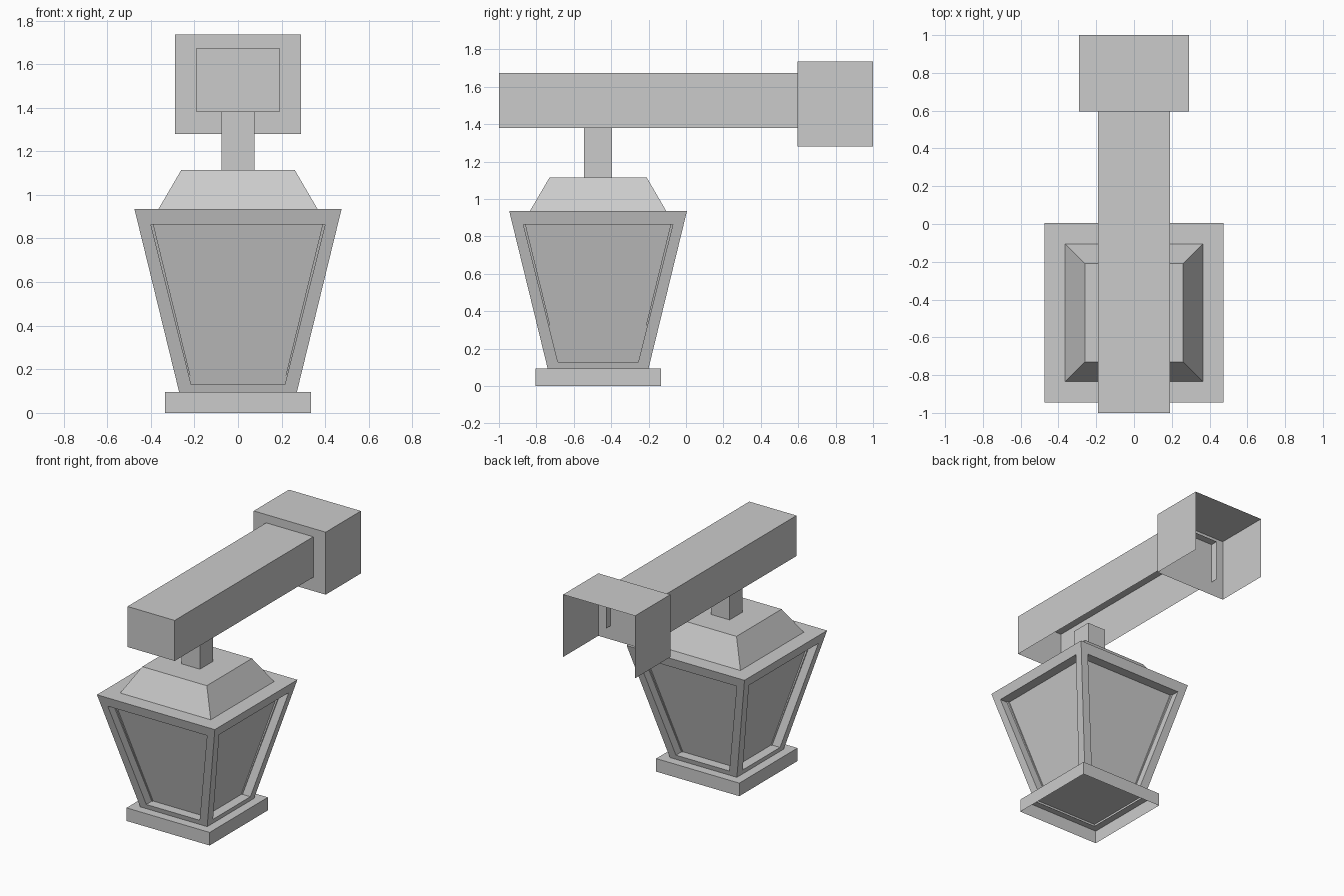
import bpy
import bmesh
from math import pi
from mathutils import Matrix, Vector

if "Cube" in bpy.data.objects:
    bpy.data.objects.remove(bpy.data.objects["Cube"])

# Single grey metal
GREY = (0.6, 0.6, 0.6, 1)
metal = bpy.data.materials.new("grey_metal")
metal.use_nodes = True
metal.diffuse_color = GREY
metal.node_tree.nodes["Principled BSDF"].inputs["Base Color"].default_value = GREY

LAMP_Y = -0.47  # centre line of the hanging lantern


def finish(name, bm, y=0):
    mesh = bpy.data.meshes.new(name)
    bm.to_mesh(mesh)
    bm.free()
    mesh.materials.append(metal)
    obj = bpy.data.objects.new(name, mesh)
    obj.location.y = y
    bpy.context.collection.objects.link(obj)
    return obj


def box(name, half_x, y0, y1, z0, z1, open_sides=(), taper=1):
    """Sheet-metal box; faces pointing along open_sides are left out."""
    bm = bmesh.new()
    bmesh.ops.create_cube(bm, size=1)
    bm.normal_update()
    gone = [f for f in bm.faces if any(f.normal.dot(Vector(d)) > 0.9 for d in open_sides)]
    bmesh.ops.delete(bm, geom=gone, context='FACES')
    for v in bm.verts:
        k = taper if v.co.z > 0 else 1
        v.co = (v.co.x * 2 * half_x * k, v.co.y * (y1 - y0) * k, z0 + (v.co.z + 0.5) * (z1 - z0))
    return finish(name, bm, (y0 + y1) / 2)


def lamp_box(name, half, z0, z1, **options):
    return box(name, half, LAMP_Y - half, LAMP_Y + half, z0, z1, **options)


DOWN, BACK = (0, 0, -1), (0, 1, 0)

# Wall mount, arm and hanging stem
box("wall_mount", 0.29, 0.595, 1.0, 1.28, 1.735, open_sides=(DOWN, BACK))
box("arm", 0.19, -1.0, 0.65, 1.38, 1.675, open_sides=(DOWN, BACK))
lamp_box("stem", 0.075, 1.115, 1.4)

# Roof and base of the lantern
lamp_box("roof", 0.365, 0.935, 1.115, taper=0.712)
lamp_box("base", 0.335, 0, 0.095, open_sides=(DOWN,))

# Tapered lantern body: four sides with recessed panes, and a flat top
LOW, HIGH, R_LOW, R_HIGH = 0.075, 0.935, 0.265, 0.475
RECESS = 0.07


def radius(z):
    return R_LOW + (z - LOW) / (HIGH - LOW) * (R_HIGH - R_LOW)


def ring(bm, half_low, z_low, half_high, z_high, depth=0):
    corners = [(-half_low, z_low), (half_low, z_low), (half_high, z_high), (-half_high, z_high)]
    return [bm.verts.new((x, depth - radius(z), z)) for x, z in corners]


bm = bmesh.new()
for turn in range(4):
    outer = ring(bm, R_LOW, LOW, R_HIGH, HIGH)
    opening = ring(bm, 0.215, 0.13, 0.4, 0.865)
    pane = ring(bm, 0.215, 0.13, 0.4, 0.865, RECESS)
    for a, b in ((outer, opening), (opening, pane)):
        for i in range(4):
            j = (i + 1) % 4
            bm.faces.new((a[i], a[j], b[j], b[i]))
    bm.faces.new(pane)
    bmesh.ops.rotate(bm, verts=bm.verts[:], cent=(0, 0, 0), matrix=Matrix.Rotation(pi / 2, 3, 'Z'))
bmesh.ops.remove_doubles(bm, verts=bm.verts[:], dist=0.0005)
bmesh.ops.holes_fill(bm, edges=[e for e in bm.edges if e.is_boundary and e.verts[0].co.z > 0.9], sides=4)
bmesh.ops.recalc_face_normals(bm, faces=bm.faces[:])
finish("lantern_body", bm, LAMP_Y)
